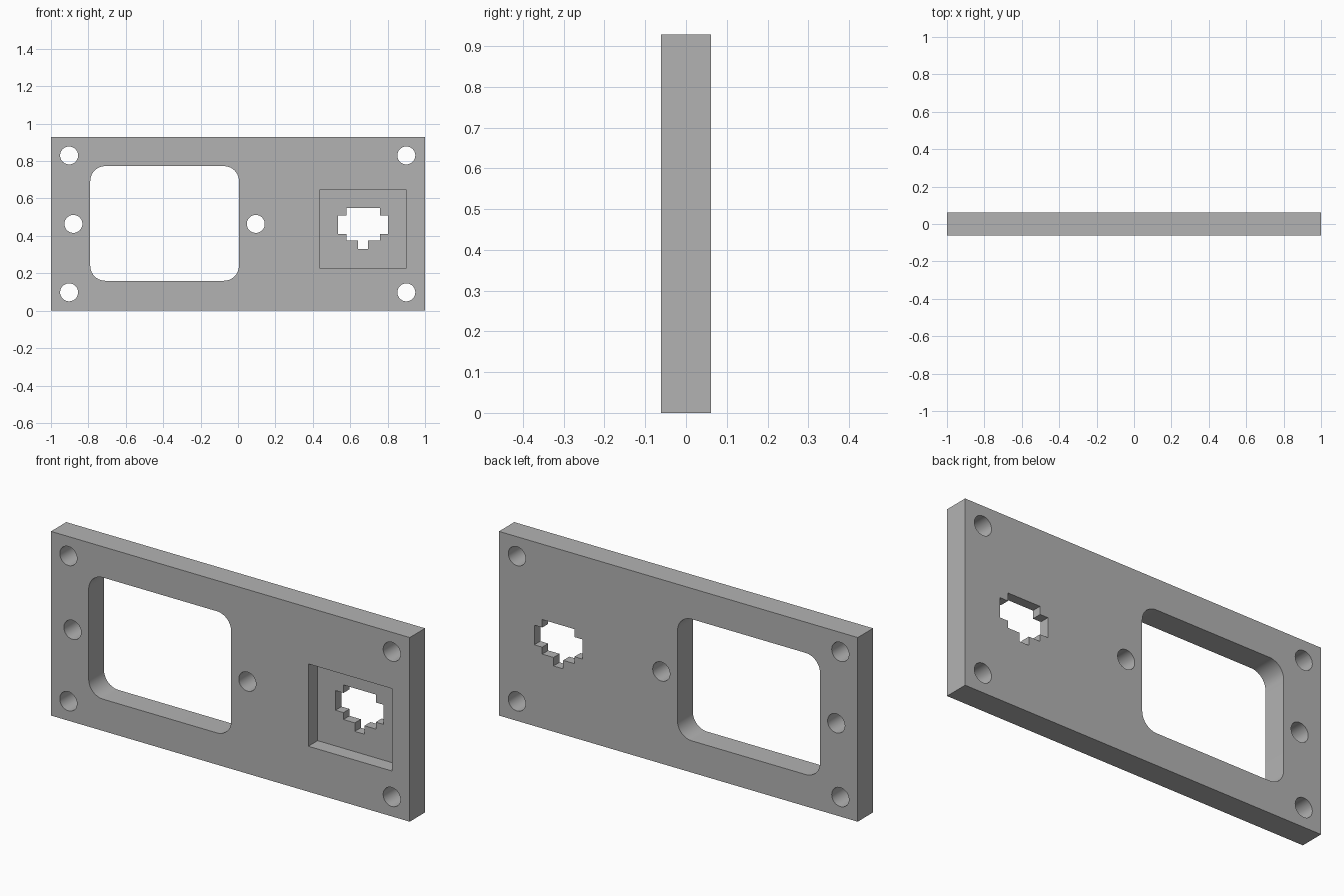
import bpy, bmesh
from math import sin, cos, pi, radians

cube = bpy.data.objects.get("Cube")
if cube:
    bpy.data.objects.remove(cube, do_unlink=True)

HEIGHT, HALF_DEPTH = 0.928, 0.061
THROUGH = 0.1      # cutters reach past both faces
POCKET_FLOOR = 0.013

grey = bpy.data.materials.new("plain grey")
grey.use_nodes = True
grey.diffuse_color = (0.45, 0.45, 0.45, 1)
grey.node_tree.nodes["Principled BSDF"].inputs["Base Color"].default_value = grey.diffuse_color


def prism(name, outline, y0, y1):
    """Solid made by extruding an x-z outline from y0 to y1."""
    bm = bmesh.new()
    face = bm.faces.new([bm.verts.new((x, y0, z)) for x, z in outline])
    moved = bmesh.ops.extrude_face_region(bm, geom=[face])["geom"]
    bmesh.ops.translate(bm, vec=(0, y1 - y0, 0),
                        verts=[g for g in moved if isinstance(g, bmesh.types.BMVert)])
    bmesh.ops.recalc_face_normals(bm, faces=bm.faces)
    mesh = bpy.data.meshes.new(name)
    bm.to_mesh(mesh)
    bm.free()
    mesh.materials.append(grey)
    obj = bpy.data.objects.new(name, mesh)
    bpy.context.collection.objects.link(obj)
    return obj


def rect(x0, x1, z0, z1):
    return [(x0, z0), (x1, z0), (x1, z1), (x0, z1)]


def circle(x, z, r, n=40):
    return [(x + r * cos(2 * pi * i / n), z + r * sin(2 * pi * i / n)) for i in range(n)]


def rounded_rect(x0, x1, z0, z1, r, n=10):
    centres = [(x1 - r, z1 - r), (x0 + r, z1 - r), (x0 + r, z0 + r), (x1 - r, z0 + r)]
    return [(cx + r * cos(pi / 2 * (q + i / n)), cz + r * sin(pi / 2 * (q + i / n)))
            for q, (cx, cz) in enumerate(centres) for i in range(n + 1)]


# Main plate
plate = prism("mounting_plate", rect(-1, 1, 0, HEIGHT), -HALF_DEPTH, HALF_DEPTH)

# Large window and the recessed pocket on the front
cutters = [
    prism("window_cutter", rounded_rect(-0.79, 0.005, 0.16, 0.773, 0.08), -THROUGH, THROUGH),
    prism("pocket_cutter", rect(0.435, 0.9, 0.229, 0.644), -THROUGH, POCKET_FLOOR),
]

# Stepped socket opening: right half of the outline, mirrored
half = [(0.027, 0.331), (0.027, 0.374), (0.09, 0.374), (0.09, 0.409),
        (0.134, 0.409), (0.134, 0.508), (0.09, 0.508), (0.09, 0.548)]
socket_x = 0.669
socket = [(socket_x + x, z) for x, z in half] + [(socket_x - x, z) for x, z in reversed(half)]
cutters.append(prism("socket_cutter", socket, -THROUGH, THROUGH))

# Corner screw holes and the two holes beside the window
mid = HEIGHT / 2
holes = [(x, mid + s * 0.366) for x in (-0.903, 0.9) for s in (-1, 1)]
holes += [(-0.88, mid), (0.095, mid)]
for x, z in holes:
    cutters.append(prism("hole_cutter", circle(x, z, 0.048), -THROUGH, THROUGH))

# Cut every opening, then drop the cutters
bpy.ops.object.select_all(action="DESELECT")
plate.select_set(True)
bpy.context.view_layer.objects.active = plate
for cutter in cutters:
    cutter.hide_render = True
    mod = plate.modifiers.new("cut", "BOOLEAN")
    mod.operation = "DIFFERENCE"
    mod.solver = "EXACT"
    mod.object = cutter
    bpy.ops.object.modifier_apply(modifier=mod.name)
    bpy.data.objects.remove(cutter, do_unlink=True)

bpy.ops.object.shade_smooth_by_angle(angle=radians(30))
